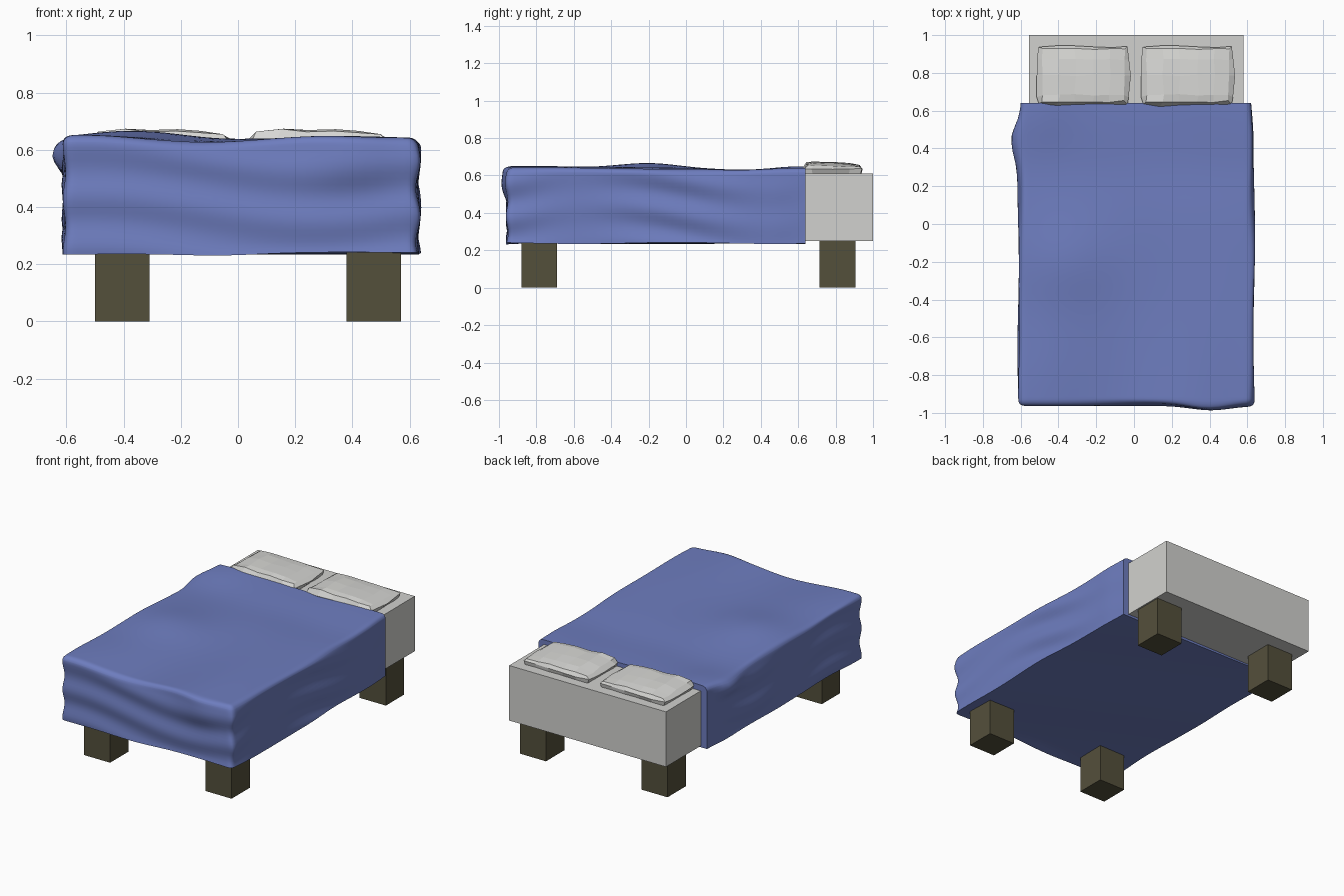
import bpy, bmesh, math, random
from mathutils import Vector

if "Cube" in bpy.data.objects:
    bpy.data.objects.remove(bpy.data.objects["Cube"])


def material(name, rgb):
    m = bpy.data.materials.new(name)
    m.diffuse_color = (*rgb, 1)
    m.use_nodes = True
    m.node_tree.nodes["Principled BSDF"].inputs["Base Color"].default_value = m.diffuse_color
    return m


BLUE = material("blanket_blue", (0.155, 0.205, 0.52))
WHITE = material("linen_white", (0.64, 0.64, 0.62))
PILLOW = material("pillow_white", (0.68, 0.68, 0.66))
WOOD = material("dark_wood", (0.088, 0.079, 0.044))


def steps(lo, hi, n, edge=()):
    """Even divisions plus extra loops close to both ends."""
    vals = {round(lo + (hi - lo) * i / n, 5) for i in range(n + 1)}
    for e in edge:
        vals |= {round(lo + e, 5), round(hi - e, 5)}
    return sorted(vals)


def lattice_box(name, xs, ys, zs, shape, mat):
    """Box surface divided along the given coordinates, each point moved by shape()."""
    axes = (xs, ys, zs)
    bm = bmesh.new()
    verts = {}

    def vert(key):
        if key not in verts:
            verts[key] = bm.verts.new(shape(Vector([axes[a][key[a]] for a in range(3)])))
        return verts[key]

    for a in range(3):
        b, c = (a + 1) % 3, (a + 2) % 3
        for end in (0, len(axes[a]) - 1):
            for i in range(len(axes[b]) - 1):
                for j in range(len(axes[c]) - 1):
                    quad = []
                    for di, dj in ((0, 0), (1, 0), (1, 1), (0, 1)):
                        k = [0, 0, 0]
                        k[a], k[b], k[c] = end, i + di, j + dj
                        quad.append(vert(tuple(k)))
                    bm.faces.new(quad if end else quad[::-1])
    bmesh.ops.recalc_face_normals(bm, faces=bm.faces)
    me = bpy.data.meshes.new(name)
    bm.to_mesh(me)
    bm.free()
    me.materials.append(mat)
    ob = bpy.data.objects.new(name, me)
    bpy.context.collection.objects.link(ob)
    return ob


def block(name, x, y, z, mat):
    return lattice_box(name, x, y, z, lambda p: p, mat)


def bump(v, centre, width):
    return math.exp(-((v - centre) / width) ** 2)


# Mattress and four square legs
block("mattress", (-0.555, 0.58), (-0.9, 1.0), (0.25, 0.61), WHITE)
for side, x in (("left", -0.5), ("right", 0.38)):
    for end, y in (("front", -0.88), ("back", 0.715)):
        block(f"{end}_{side}_leg", (x, x + 0.19), (y, y + 0.19), (0, 0.25), WOOD)

# Blanket: rounded box, open-ended rounding at the hem and head side, with folds
X0, X1, Y0, Y1, Z0, Z1 = -0.6, 0.62, -0.955, 0.64, 0.238, 0.638
R = 0.03


def drape(p):
    q = Vector((min(max(p.x, X0 + R), X1 - R), max(p.y, Y0 + R), min(p.z, Z1 - R)))
    d = p - q
    if d.length > 1e-6:
        p = q + d.normalized() * R
    x, y, z = p
    left = max(0, min(1, (X0 + 0.05 - x) / 0.04))
    right = max(0, min(1, (x - X1 + 0.05) / 0.04))
    front = max(0, min(1, (Y0 + 0.05 - y) / 0.04))
    top = max(0, (z - 0.5) / 0.14)
    calm = min(1, (Y1 - y) / 0.15)
    # sideways folds running along each side
    fold = math.sin(34 * z + 2.2 * math.sin(4.3 * y + 1))
    p.x -= left * calm * (0.008 + 0.009 * fold * (0.6 + 0.4 * math.sin(7 * y))
                          + 0.036 * bump(y, 0.45, 0.13) * bump(z, 0.58, 0.06))
    fold = math.sin(33 * z + 1.4 + 1.8 * math.sin(3.7 * y))
    p.x += right * calm * (0.01 + 0.011 * fold * (0.6 + 0.4 * math.sin(6 * y + 2)))
    fold = math.sin(36 * z + 1.6 * math.sin(4 * x + 0.5))
    p.y -= front * (0.002 + 0.006 * fold
                    + 0.03 * bump(x, 0.4, 0.15) * bump(z, 0.6, 0.12))
    # uneven top
    p.z += top * (bump(y, -0.95, 0.55) * (0.014 * bump(x, 0.32, 0.2)
                                          - 0.014 * bump(x, -0.08, 0.2))
                  + 0.026 * bump(x, -0.35, 0.25) * bump(y, -0.2, 0.22)
                  + 0.016 * bump(x, -0.5, 0.2) * bump(y, -0.8, 0.35)
                  + 0.015 * bump(x, -0.5, 0.15) * bump(y, 0.6, 0.2)
                  - 0.010 * bump(y, 0.3, 0.2)
                  + 0.003 * math.sin(9 * x + 5 * y))
    # wavy hem
    hem = max(0, 1 - (z - Z0) / 0.1)
    p.z += hem * (0.004 * math.sin(6 * y + 3 * x) - 0.009 * bump(x, -0.06, 0.2) * front)
    return p


edge = (0.006, 0.013, 0.021, 0.03)
blanket = lattice_box("blanket", steps(X0, X1, 28, edge), steps(Y0, Y1, 38, edge),
                      steps(Z0, Z1, 20, edge), drape, BLUE)
bpy.context.view_layer.objects.active = blanket
blanket.select_set(True)
bpy.ops.object.shade_smooth_by_angle(angle=math.radians(40))


# Faceted pillows: thin base, wide seam, inset and dented crown
def make_pillow(name, cx):
    rng = random.Random(4)

    def puff(p):
        u, v, h = p
        inset = (0.955, 1.0, 0.91)[int(h)]
        x = u * 0.238 * inset
        y = 0.787 + v * 0.152 * inset
        z = (0.602, 0.634, 0.658)[int(h)]
        if h == 1:
            x += 0.012 * (1 - v * v) * u
            y -= 0.012 * bump(u, -0.5, 0.4) * (v < -0.9)
        if h == 2:
            z += 0.014 * bump(u, -0.55, 0.45) + 0.008 * bump(u, 0.3, 0.4) - 0.006 * v
            if abs(u) == 1 or abs(v) == 1:
                z -= 0.008
        j = 0.005
        return Vector((cx + x + rng.uniform(-j, j), y + rng.uniform(-j, j),
                       z + (rng.uniform(-0.003, 0.003) if h else 0)))

    lattice_box(name, (-1, -0.6, -0.2, 0.25, 0.65, 1), (-1, -0.75, 0, 0.6, 1),
                (0, 1, 2), puff, PILLOW)


make_pillow("left_pillow", -0.268)
make_pillow("right_pillow", 0.284)
